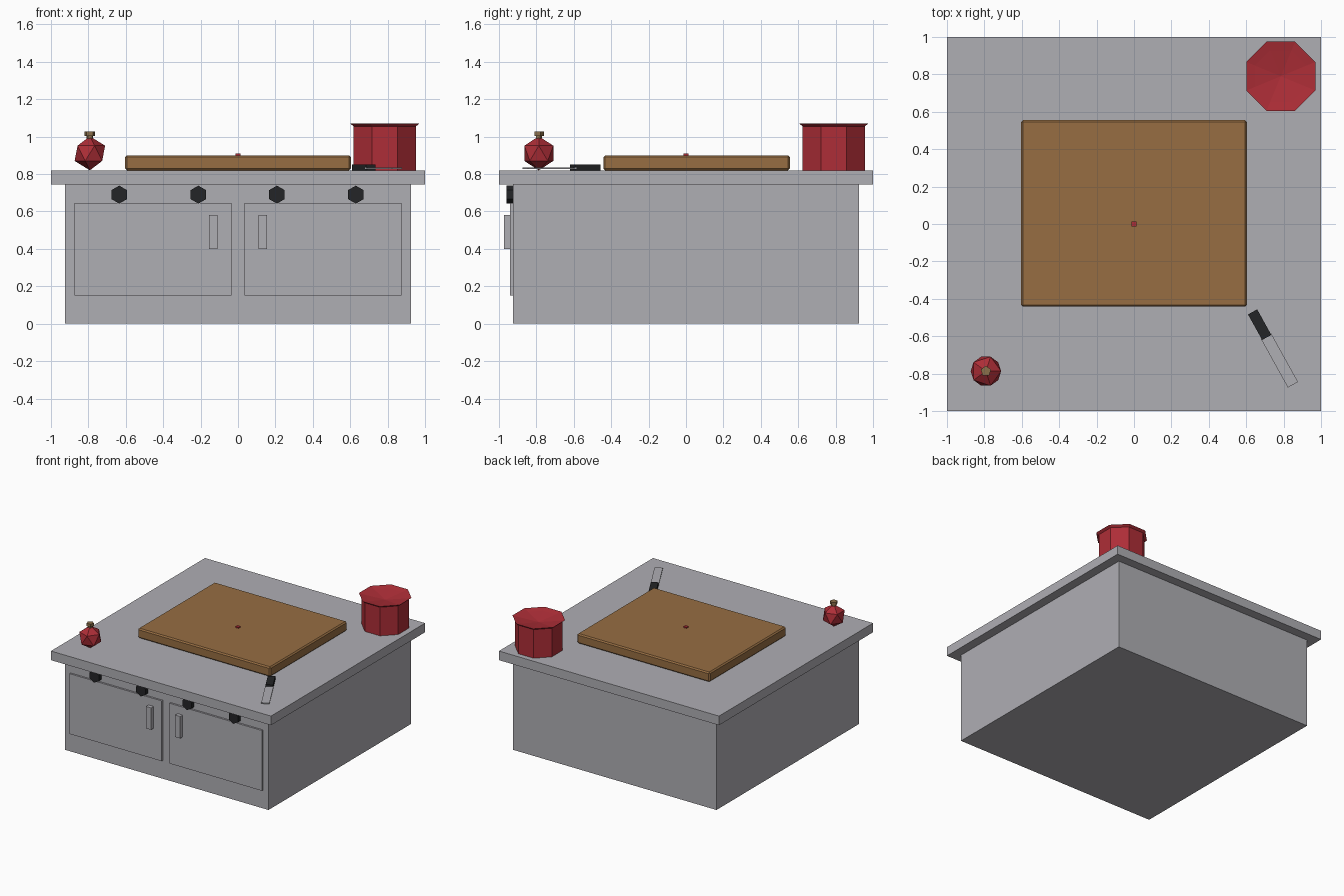
import bpy, bmesh, math
from mathutils import Matrix, Vector

cube = bpy.data.objects.get("Cube")
if cube:
    bpy.data.objects.remove(cube, do_unlink=True)


def material(name, rgb):
    m = bpy.data.materials.new(name)
    m.use_nodes = True
    colour = (*rgb, 1)
    m.diffuse_color = colour
    m.node_tree.nodes["Principled BSDF"].inputs["Base Color"].default_value = colour
    return m


GREY = material("stone grey", (0.43, 0.425, 0.455))
WOOD = material("board brown", (0.31, 0.155, 0.055))
STEM = material("stem tan", (0.26, 0.16, 0.07))
RED = material("kitchen red", (0.42, 0.027, 0.038))
BLACK = material("knob black", (0.017, 0.018, 0.02))


def finish(name, bm, mat, matrix=Matrix()):
    bmesh.ops.recalc_face_normals(bm, faces=bm.faces)
    mesh = bpy.data.meshes.new(name)
    bm.to_mesh(mesh)
    bm.free()
    mesh.materials.append(mat)
    ob = bpy.data.objects.new(name, mesh)
    ob.matrix_world = matrix
    bpy.context.scene.collection.objects.link(ob)
    return ob


def box(name, low, high, mat, matrix=Matrix(), bevel=0):
    low, high = Vector(low), Vector(high)
    bm = bmesh.new()
    bmesh.ops.create_cube(bm, size=1)
    bmesh.ops.scale(bm, vec=high - low, verts=bm.verts)
    bmesh.ops.translate(bm, vec=(low + high) / 2, verts=bm.verts)
    if bevel:
        bmesh.ops.bevel(bm, geom=bm.edges[:], offset=bevel, segments=1, affect='EDGES')
    return finish(name, bm, mat, matrix)


def lathe(name, profile, sides, mat, matrix, turn=0):
    """Stack of polygon rings; radius 0 makes a single point."""
    bm = bmesh.new()
    rings = []
    for r, z in profile:
        if r == 0:
            rings.append([bm.verts.new((0, 0, z))] * sides)
        else:
            angles = [turn + math.tau * i / sides for i in range(sides)]
            rings.append([bm.verts.new((r * math.cos(a), r * math.sin(a), z)) for a in angles])
    for a, b in zip(rings, rings[1:]):
        for i in range(sides):
            j = (i + 1) % sides
            bm.faces.new(dict.fromkeys((a[i], a[j], b[j], b[i])))
    for ring in (rings[0], rings[-1]):
        if ring[0] is not ring[1]:
            bm.faces.new(ring)
    return finish(name, bm, mat, matrix)


# Cabinet and worktop
box("cabinet", (-.925, -.925, 0), (.925, .925, .745), GREY)
box("worktop", (-1, -1, .745), (1, 1, .82), GREY)

# Doors and handles, one pair per side
for side, s in (("left", 1), ("right", -1)):
    x = sorted((s * .035, s * .875))
    box(side + "_door", (x[0], -.94, .15), (x[1], -.92, .645), GREY)
    x = sorted((s * .11, s * .155))
    box(side + "_door_handle", (x[0], -.972, .4), (x[1], -.935, .58), GREY)

# Hexagonal knobs
for i, x in enumerate((-.635, -.212, .208, .63)):
    place = Matrix.Translation((x, -.92, .69)) @ Matrix.Rotation(math.pi / 2, 4, 'X')
    lathe(f"knob_{i + 1}", [(.048, 0), (.048, .04)], 6, BLACK, place, math.pi / 2)

# Chopping board with its centre peg
box("chopping_board", (-.603, -.442, .82), (.603, .556, .9), WOOD, bevel=.01)
box("board_peg", (-.014, -.014, .89), (.014, .014, .909), RED)

# Pot with a flared rim and dished lid
lathe("pot", [(.18, .82), (.18, 1.055), (.2, 1.07), (.15, 1.06), (0, 1.035)], 8, RED,
      Matrix.Translation((.785, .79, 0)), math.pi / 8)

# Faceted round vegetable with stem
spot = Matrix.Translation((-.792, -.787, 0))
bm = bmesh.new()
bmesh.ops.create_icosphere(bm, subdivisions=1, radius=.091)
finish("vegetable", bm, RED, spot @ Matrix.Translation((0, 0, .911)))
lathe("vegetable_stem", [(.018, .975), (.018, 1.003), (.029, 1.003), (.029, 1.027)], 5,
      STEM, spot, math.pi / 2)

# Knife laid at an angle
lay = Matrix.Translation((.634, -.47, 0)) @ Matrix.Rotation(math.radians(-61), 4, 'Z')
box("knife_handle", (0, -.028, .82), (.156, .028, .85), BLACK, lay)
box("knife_blade", (.15, -.031, .827), (.445, .031, .835), GREY, lay)
